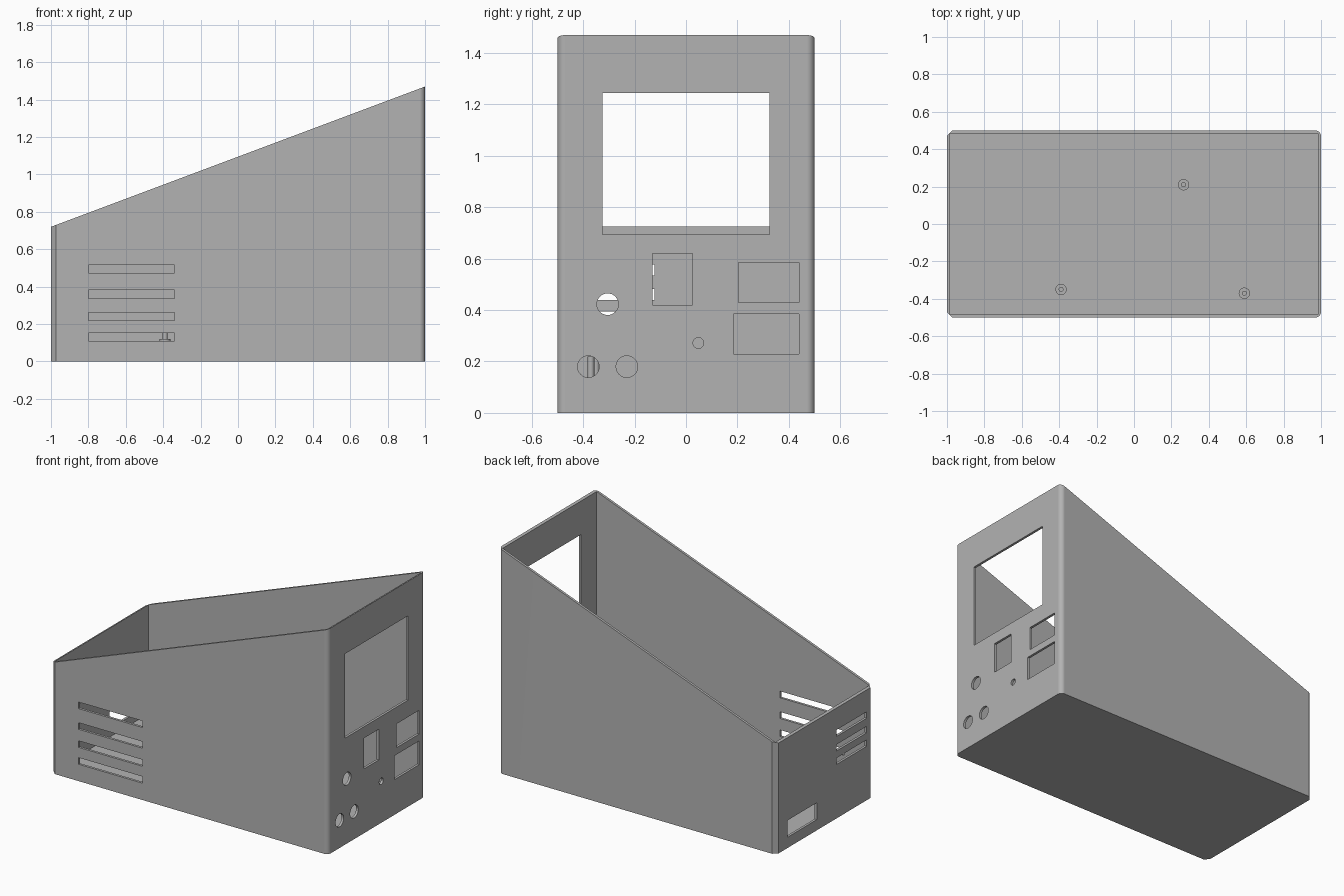
import bpy, bmesh, math
from mathutils import Matrix, Vector

cube = bpy.data.objects.get("Cube")
if cube:
    bpy.data.objects.remove(cube, do_unlink=True)

WALL = 0.016
LOW, HIGH = 0.72, 1.47

grey = bpy.data.materials.new("grey_plastic")
grey.use_nodes = True
colour = (0.45, 0.45, 0.45, 1)
grey.diffuse_color = colour
grey.node_tree.nodes["Principled BSDF"].inputs["Base Color"].default_value = colour


def make_object(name, bm):
    bmesh.ops.recalc_face_normals(bm, faces=bm.faces)
    mesh = bpy.data.meshes.new(name)
    bm.to_mesh(mesh)
    bm.free()
    mesh.materials.append(grey)
    obj = bpy.data.objects.new(name, mesh)
    bpy.context.collection.objects.link(obj)
    return obj


def activate(obj):
    bpy.ops.object.select_all(action='DESELECT')
    obj.select_set(True)
    bpy.context.view_layer.objects.active = obj


def add_box(bm, x0, x1, y0, y1, z0, z1):
    size = Matrix.Diagonal((x1 - x0, y1 - y0, z1 - z0, 1))
    centre = Vector(((x0 + x1) / 2, (y0 + y1) / 2, (z0 + z1) / 2))
    bmesh.ops.create_cube(bm, size=1, matrix=Matrix.Translation(centre) @ size)


def add_cylinder(bm, centre, radius, depth, turn=Matrix()):
    bmesh.ops.create_cone(bm, cap_ends=True, segments=32, radius1=radius, radius2=radius,
                          depth=depth, matrix=Matrix.Translation(centre) @ turn)


def cut(obj, cutter):
    cutter.hide_render = True
    mod = obj.modifiers.new("cut", 'BOOLEAN')
    mod.operation = 'DIFFERENCE'
    mod.solver = 'EXACT'
    mod.object = cutter
    activate(obj)
    bpy.ops.object.modifier_apply(modifier=mod.name)
    bpy.data.objects.remove(cutter, do_unlink=True)


# Case body: rounded corners at the tall end, chamfered at the low end
r, c = 0.03, 0.028
half = [(1 - r + r * math.cos(a), 0.5 - r + r * math.sin(a))
        for a in (math.radians(90 * i / 8) for i in range(9))]
half += [(-1 + c, 0.5), (-1, 0.5 - c)]
outline = half + [(x, -y) for x, y in reversed(half)]
bm = bmesh.new()
bottom = [bm.verts.new((x, y, 0)) for x, y in outline]
top = [bm.verts.new((x, y, LOW + (HIGH - LOW) * (x + 1) / 2)) for x, y in outline]
bm.faces.new(bottom)
bm.faces.new(top)
for i in range(len(outline)):
    j = (i + 1) % len(outline)
    bm.faces.new((bottom[i], bottom[j], top[j], top[i]))
case = make_object("case_shell", bm)

# Hollow interior
bm = bmesh.new()
add_box(bm, WALL - 1, 1 - WALL, WALL - 0.5, 0.5 - WALL, WALL, 2)
cut(case, make_object("cavity_cutter", bm))

# Openings in the walls
bm = bmesh.new()
for y0, y1, z0, z1 in [(-0.325, 0.325, 0.695, 1.245),   # display window
                       (-0.13, 0.025, 0.42, 0.62),      # switch
                       (0.205, 0.44, 0.43, 0.585),      # upper socket
                       (0.185, 0.44, 0.23, 0.385)]:     # lower socket
    add_box(bm, 0.93, 1.05, y0, y1, z0, z1)
sideways = Matrix.Rotation(math.pi / 2, 4, 'Y')
for y, z, radius in [(-0.305, 0.423, 0.042), (-0.38, 0.18, 0.042),
                     (-0.23, 0.18, 0.042), (0.048, 0.272, 0.021)]:
    add_cylinder(bm, (0.99, y, z), radius, 0.12, sideways)
for z in (0.11, 0.22, 0.338, 0.473):                    # front vents
    add_box(bm, -0.8, -0.34, -0.55, -0.45, z, z + 0.043)
for z in (0.352, 0.44, 0.535):                          # end vents
    add_box(bm, -1.05, -0.95, -0.435, -0.122, z, z + 0.042)
add_box(bm, -1.05, -0.95, 0.08, 0.38, 0.07, 0.18)       # power inlet
cut(case, make_object("opening_cutter", bm))

activate(case)
bpy.ops.object.shade_smooth_by_angle(angle=math.radians(30))
weighted = case.modifiers.new("flat_walls", 'WEIGHTED_NORMAL')
weighted.keep_sharp = True

# Mounting posts with locating pins on the floor
for i, (x, y) in enumerate([(-0.39, -0.35), (0.59, -0.37), (0.265, 0.21)]):
    for part, radius, z0, z1 in [("post", 0.03, 0.01, 0.12), ("pin", 0.013, 0.115, 0.22)]:
        bm = bmesh.new()
        add_cylinder(bm, (x, y, (z0 + z1) / 2), radius, z1 - z0)
        obj = make_object(f"mounting_{part}_{i + 1}", bm)
        activate(obj)
        bpy.ops.object.shade_smooth_by_angle(angle=math.radians(30))
